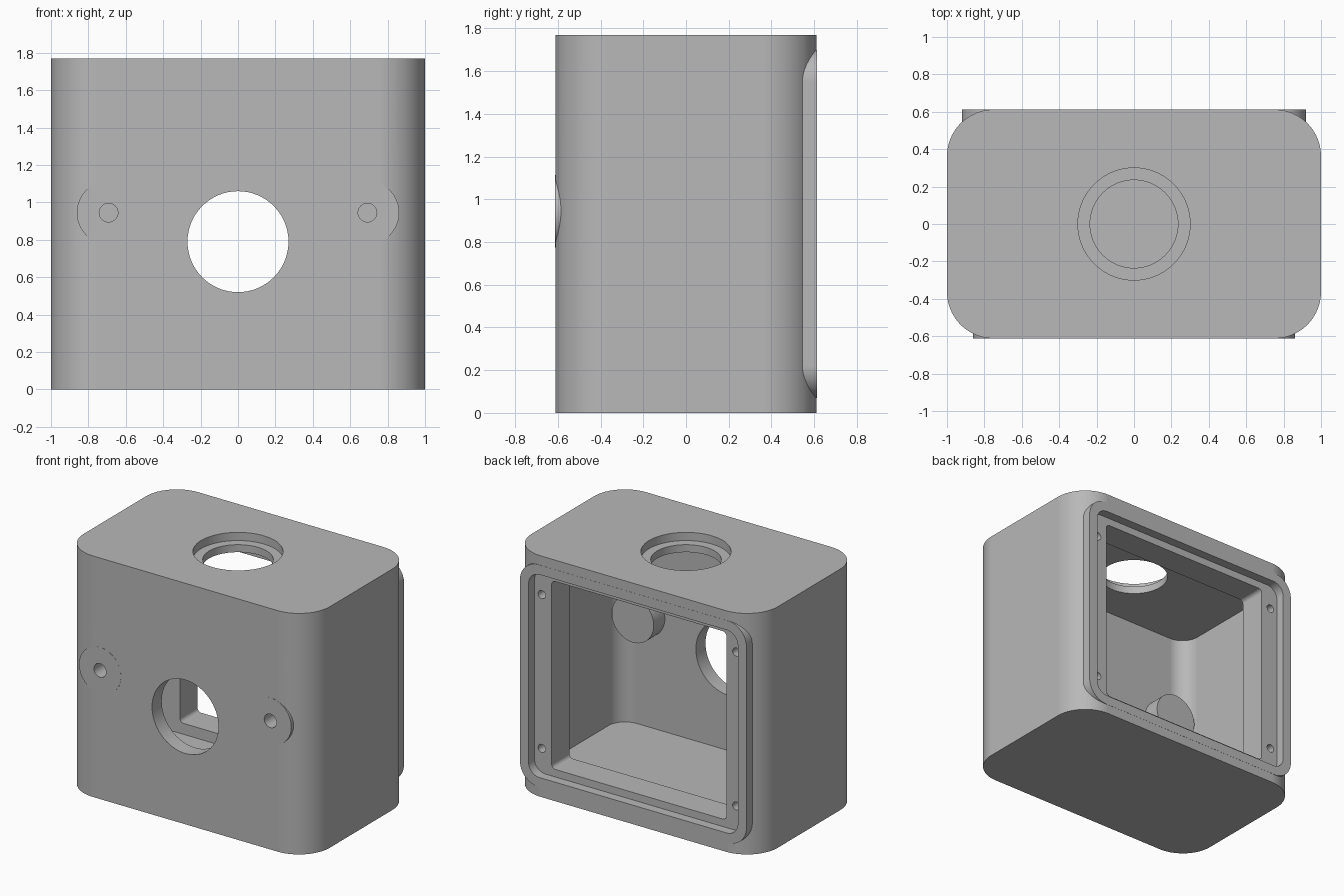
import bpy, bmesh
from math import sin, cos, pi, radians
from mathutils import Matrix, Vector

if "Cube" in bpy.data.objects:
    bpy.data.objects.remove(bpy.data.objects["Cube"])

HEIGHT, BACK = 1.77, 0.613
MID = HEIGHT / 2

grey = bpy.data.materials.new("light grey")
grey.use_nodes = True
GREY = (0.48, 0.48, 0.48, 1)
grey.diffuse_color = GREY
grey.node_tree.nodes["Principled BSDF"].inputs["Base Color"].default_value = GREY


def finish(name, bm):
    bmesh.ops.recalc_face_normals(bm, faces=bm.faces)
    mesh = bpy.data.meshes.new(name)
    bm.to_mesh(mesh)
    bm.free()
    mesh.materials.append(grey)
    obj = bpy.data.objects.new(name, mesh)
    bpy.context.collection.objects.link(obj)
    return obj


def rounded_prism(name, half_w, low, high, radius, start, end, axis, steps=16):
    """Rounded rectangle in x and the second axis, extruded along y or z."""
    outline = []
    for i, (sx, top) in enumerate(((1, True), (-1, True), (-1, False), (1, False))):
        cx = sx * (half_w - radius)
        cv = high - radius if top else low + radius
        for k in range(steps + 1):
            a = (i + k / steps) * pi / 2
            outline.append((cx + radius * cos(a), cv + radius * sin(a)))
    bm = bmesh.new()
    place = (lambda u, v, d: (u, d, v)) if axis == "Y" else (lambda u, v, d: (u, v, d))
    face = bm.faces.new([bm.verts.new(place(u, v, start)) for u, v in outline])
    ext = bmesh.ops.extrude_face_region(bm, geom=[face])
    moved = [g for g in ext["geom"] if isinstance(g, bmesh.types.BMVert)]
    bmesh.ops.translate(bm, verts=moved, vec=Vector(place(0, 0, end - start)))
    return finish(name, bm)


def cylinder(name, x, v, radius, start, end, axis, sides=64):
    """Cylinder along y (v is z) or along z (v is y)."""
    bm = bmesh.new()
    mid = (start + end) / 2
    if axis == "Y":
        m = Matrix.Translation((x, mid, v)) @ Matrix.Rotation(pi / 2, 4, "X")
    else:
        m = Matrix.Translation((x, v, mid))
    bmesh.ops.create_cone(bm, cap_ends=True, segments=sides, radius1=radius,
                          radius2=radius, depth=abs(end - start), matrix=m)
    return finish(name, bm)


def combine(target, tool, operation):
    mod = target.modifiers.new("combine", "BOOLEAN")
    mod.operation, mod.object, mod.solver = operation, tool, "EXACT"
    bpy.context.view_layer.objects.active = target
    bpy.ops.object.modifier_apply(modifier=mod.name)
    bpy.data.objects.remove(tool)


# Outer shell with rounded upright corners, plus the rear flange
housing = rounded_prism("housing", 1, -0.612, 0.612, 0.25, 0, HEIGHT, "Z", 24)
flange = rounded_prism("flange", 0.92, 0.07, 1.70, 0.15, 0.36, BACK, "Y")
combine(housing, flange, "UNION")

# Main cavity, square at its rear wall
cavity = rounded_prism("cavity", 0.885, -0.5, 0.7, 0.135, 0.115, 1.655, "Z")
rear_trim = rounded_prism("rear_trim", 1.2, -0.3, 2.1, 0.05, 0.34, 0.9, "Y", 2)
combine(cavity, rear_trim, "DIFFERENCE")
combine(housing, cavity, "DIFFERENCE")

# Cover recess and rear opening
combine(housing, rounded_prism("recess", 0.85, 0.14, 1.63, 0.09, 0.545, 0.8, "Y"), "DIFFERENCE")
combine(housing, rounded_prism("opening", 0.71, 0.195, 1.575, 0.03, 0.25, 0.8, "Y", 6), "DIFFERENCE")

# Front port and stepped top port
combine(housing, cylinder("front_port", 0, 0.79, 0.27, -0.8, -0.4, "Y"), "DIFFERENCE")
combine(housing, cylinder("top_port", 0, 0, 0.235, 1.5, 1.9, "Z"), "DIFFERENCE")
combine(housing, cylinder("top_step", 0, 0, 0.3, 1.71, 1.9, "Z"), "DIFFERENCE")

for side in (-1, 1):
    # Mounting bosses through the front wall with blind holes
    x = side * 0.692
    combine(housing, cylinder("boss", x, 0.945, 0.17, -BACK, -0.37, "Y"), "UNION")
    combine(housing, cylinder("boss_hole", x, 0.945, 0.05, -0.8, -0.43, "Y", 32), "DIFFERENCE")
    # Cover screw holes
    for up in (-1, 1):
        screw = cylinder("screw_hole", side * 0.79, MID + up * 0.565, 0.03, 0.4, 0.7, "Y", 24)
        combine(housing, screw, "DIFFERENCE")

# Smooth curved walls, crisp edges
bpy.ops.object.select_all(action="DESELECT")
housing.select_set(True)
bpy.context.view_layer.objects.active = housing
bpy.ops.object.shade_smooth_by_angle(angle=radians(30))
weighted = housing.modifiers.new("even shading", "WEIGHTED_NORMAL")
weighted.keep_sharp = True
